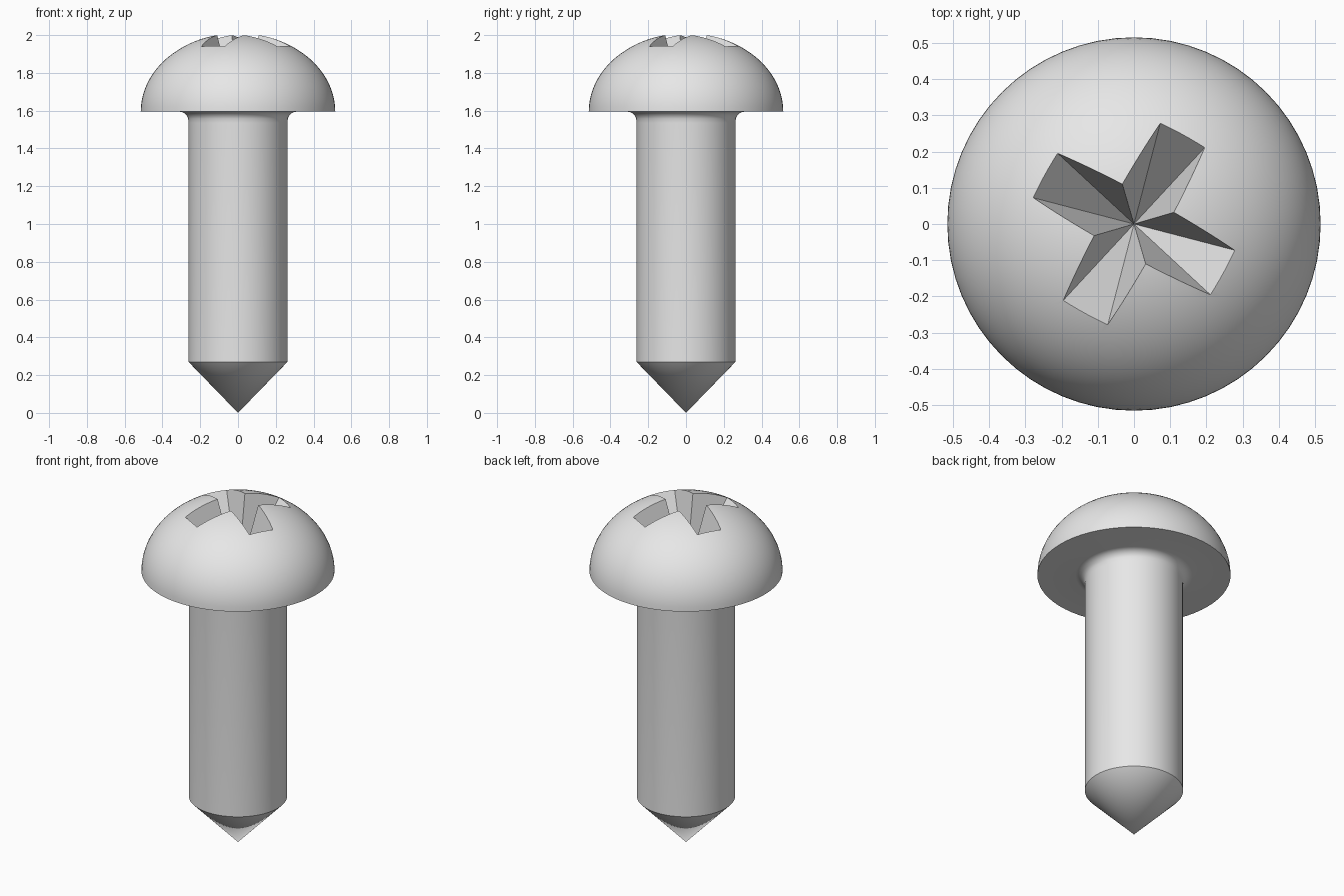
import bpy, bmesh, math
from mathutils import Vector

if "Cube" in bpy.data.objects:
    bpy.data.objects.remove(bpy.data.objects["Cube"])

SEGMENTS = 64

steel = bpy.data.materials.new("steel grey")
steel.diffuse_color = (0.8, 0.8, 0.8, 1)
steel.use_nodes = True
steel.node_tree.nodes["Principled BSDF"].inputs["Base Color"].default_value = steel.diffuse_color


def make_object(name, bm):
    bmesh.ops.recalc_face_normals(bm, faces=bm.faces[:])
    mesh = bpy.data.meshes.new(name)
    bm.to_mesh(mesh)
    bm.free()
    mesh.materials.append(steel)
    obj = bpy.data.objects.new(name, mesh)
    bpy.context.collection.objects.link(obj)
    return obj


# Screw body: pointed tip, shank, fillet under the head, domed head
profile = [(0, 0), (0.262, 0.27), (0.262, 1.535)]
for i in range(1, 7):                       # fillet
    a = math.radians(15 * i)
    profile.append((0.312 - 0.05 * math.cos(a), 1.545 + 0.05 * math.sin(a)))
for i in range(25):                         # dome
    a = math.pi / 2 * i / 24
    profile.append((0.515 * math.cos(a), 1.595 + 0.415 * math.sin(a)))
profile[-1] = (0, 2.01)

bm = bmesh.new()
verts = [bm.verts.new((r, 0, z)) for r, z in profile]
edges = [bm.edges.new(pair) for pair in zip(verts, verts[1:])]
bmesh.ops.spin(bm, geom=verts + edges, cent=(0, 0, 0), axis=(0, 0, 1),
               angle=2 * math.pi, steps=SEGMENTS, use_merge=False)
bmesh.ops.remove_doubles(bm, verts=bm.verts[:], dist=0.0005)
screw = make_object("screw", bm)

# Cross recess cutter: upside-down pyramid with a cross-shaped base
APEX_Z, BASE_Z = 1.56, 2.2
length, half = 0.47, 0.118
bm = bmesh.new()
apex = bm.verts.new((0, 0, APEX_Z))
ring = []
for k in range(4):
    angle = math.radians(61.3 + 90 * k)
    along = Vector((math.cos(angle), math.sin(angle), 0))
    side = Vector((-along.y, along.x, 0))
    for u, v in ((length, -half), (length, half), (half, half)):
        ring.append(bm.verts.new(along * u + side * v + Vector((0, 0, BASE_Z))))
for i, v in enumerate(ring):
    bm.faces.new((apex, v, ring[(i + 1) % len(ring)]))
bm.faces.new(ring)
cutter = make_object("cross_recess_cutter", bm)
cutter.hide_render = True

# Cut the recess and smooth everything but the sharp edges
cut = screw.modifiers.new("cross recess", 'BOOLEAN')
cut.operation = 'DIFFERENCE'
cut.solver = 'EXACT'
cut.object = cutter
bpy.context.view_layer.objects.active = screw
screw.select_set(True)
bpy.ops.object.modifier_apply(modifier=cut.name)
bpy.data.objects.remove(cutter)
bpy.ops.object.shade_smooth_by_angle(angle=math.radians(30))
